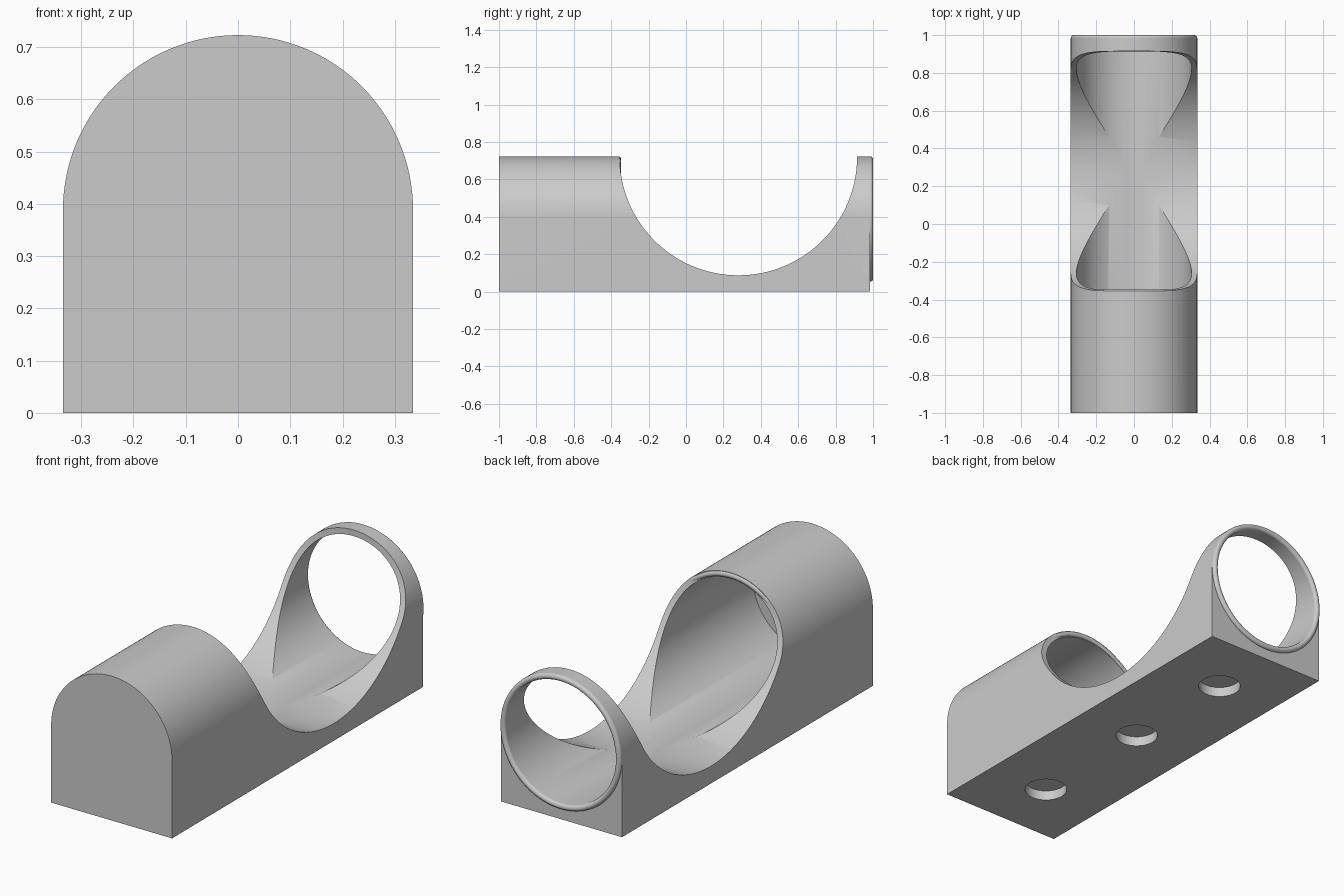
import bpy, bmesh, math
from mathutils import Matrix

if "Cube" in bpy.data.objects:
    bpy.data.objects.remove(bpy.data.objects["Cube"], do_unlink=True)

HALF_WIDTH = 0.335
AXIS_Z = 0.388          # height of the bore axis
BORE = 0.305
FRONT, BACK = -1.0, 0.985

grey = bpy.data.materials.new("plain grey")
grey.use_nodes = True
colour = (0.6, 0.6, 0.6, 1)
grey.diffuse_color = colour
grey.node_tree.nodes["Principled BSDF"].inputs["Base Color"].default_value = colour


def add_object(name, bm):
    bmesh.ops.recalc_face_normals(bm, faces=bm.faces)
    mesh = bpy.data.meshes.new(name)
    bm.to_mesh(mesh)
    bm.free()
    mesh.materials.append(grey)
    obj = bpy.data.objects.new(name, mesh)
    bpy.context.collection.objects.link(obj)
    return obj


def smooth(obj):
    bpy.ops.object.select_all(action='DESELECT')
    obj.select_set(True)
    bpy.context.view_layer.objects.active = obj
    bpy.ops.object.shade_smooth_by_angle(angle=math.radians(30))


def cylinder(name, radius, length, centre, axis, sides):
    bm = bmesh.new()
    turn = {'X': Matrix.Rotation(math.pi / 2, 4, 'Y'),
            'Y': Matrix.Rotation(math.pi / 2, 4, 'X'),
            'Z': Matrix.Identity(4)}[axis]
    bmesh.ops.create_cone(bm, cap_ends=True, segments=sides, radius1=radius,
                          radius2=radius, depth=length,
                          matrix=Matrix.Translation(centre) @ turn)
    return add_object(name, bm)


def cut(target, cutter):
    cutter.hide_render = True
    mod = target.modifiers.new("cut", 'BOOLEAN')
    mod.operation = 'DIFFERENCE'
    mod.solver = 'EXACT'
    mod.object = cutter
    bpy.context.view_layer.objects.active = target
    bpy.ops.object.modifier_apply(modifier=mod.name)
    bpy.data.objects.remove(cutter, do_unlink=True)


# Arched block, extruded from front to back
bm = bmesh.new()
steps = 64
profile = [(-HALF_WIDTH, 0), (HALF_WIDTH, 0)]
for i in range(steps + 1):
    a = math.pi * i / steps
    profile.append((HALF_WIDTH * math.cos(a), AXIS_Z + HALF_WIDTH * math.sin(a)))
face = bm.faces.new([bm.verts.new((x, FRONT, z)) for x, z in profile])
extruded = bmesh.ops.extrude_face_region(bm, geom=[face], use_keep_orig=True)
bmesh.ops.translate(bm, vec=(0, BACK - FRONT, 0),
                    verts=[v for v in extruded["geom"] if isinstance(v, bmesh.types.BMVert)])
body = add_object("body", bm)

# Blind bore, open at the back
bore_start, bore_end = -0.965, 1.2
cut(body, cylinder("bore_cutter", BORE, bore_end - bore_start,
                   (0, (bore_start + bore_end) / 2, AXIS_Z), 'Y', 128))

# Round scoop across the middle
cut(body, cylinder("scoop_cutter", 0.635, 2, (0, 0.28, 0.722), 'X', 128))

# Three shallow round pockets under the base
for y in (0.64, 0.02, -0.66):
    cut(body, cylinder("pocket_cutter", 0.1, 0.1, (0, y, 0), 'Z', 48))
smooth(body)


# Rounded beads around the two tube openings
def bead(name, y):
    thickness = (HALF_WIDTH - BORE) / 2
    bpy.ops.mesh.primitive_torus_add(
        major_radius=HALF_WIDTH - thickness, minor_radius=thickness,
        major_segments=128, minor_segments=16,
        location=(0, y, AXIS_Z), rotation=(math.pi / 2, 0, 0))
    ring = bpy.context.object
    ring.name = name
    ring.data.materials.append(grey)
    smooth(ring)


bead("back_rim", BACK)
bead("inner_rim", -0.362)
